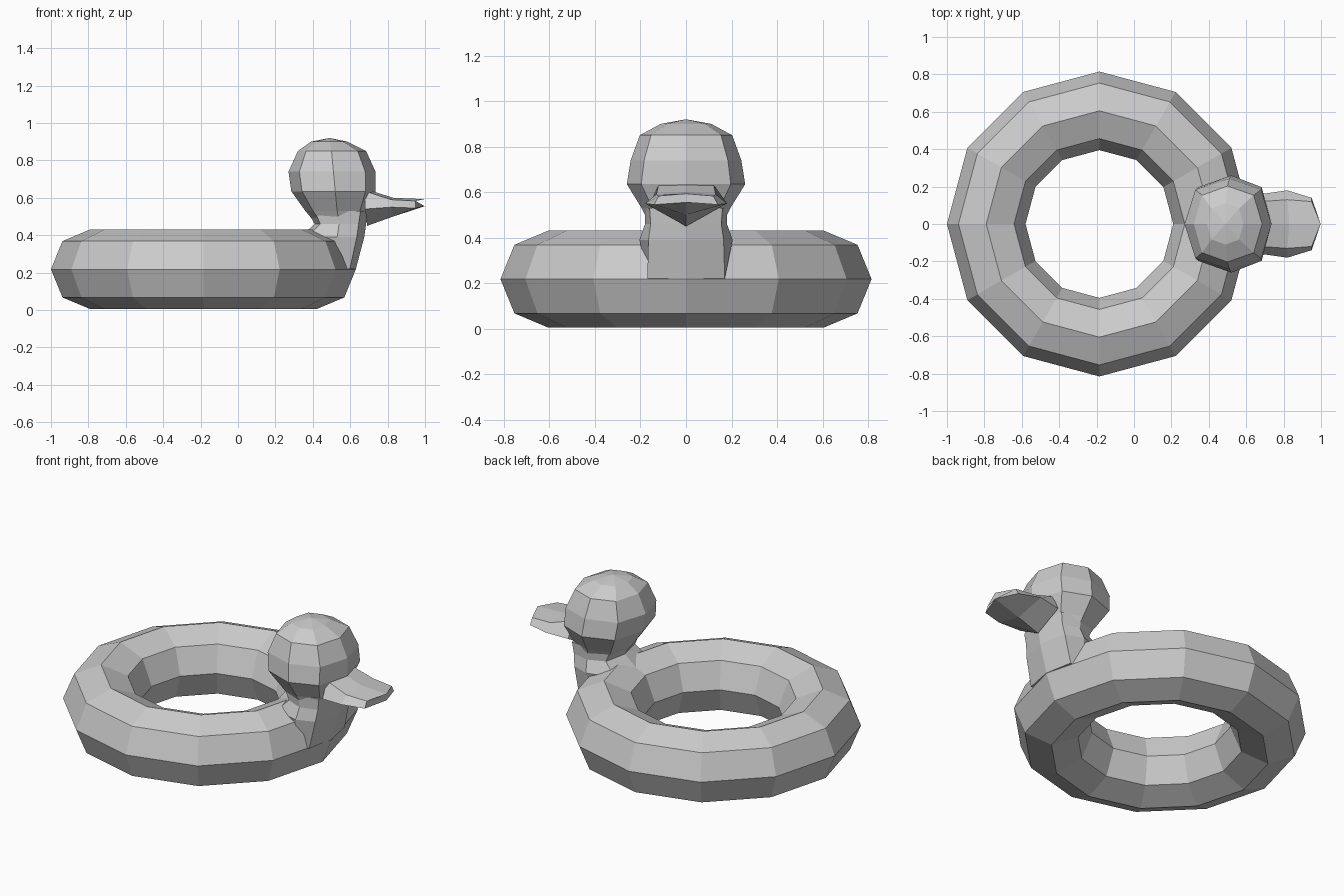
import bpy, bmesh
from math import sin, cos, pi, tau

if "Cube" in bpy.data.objects:
    bpy.data.objects.remove(bpy.data.objects["Cube"])

grey = bpy.data.materials.new("plain grey")
grey.use_nodes = True
grey.diffuse_color = (0.6, 0.6, 0.6, 1)
grey.node_tree.nodes["Principled BSDF"].inputs["Base Color"].default_value = grey.diffuse_color


def loft(name, rings, closed=False, tip=None):
    """Skin a list of equal point loops; close it into a loop, or cap the ends."""
    bm = bmesh.new()
    loops = [[bm.verts.new(p) for p in ring] for ring in rings]
    n = len(loops[0])
    pairs = list(zip(loops, loops[1:] + loops[:1]))
    for a, b in pairs if closed else pairs[:-1]:
        for i in range(n):
            j = (i + 1) % n
            bm.faces.new((a[i], a[j], b[j], b[i]))
    if not closed:
        bm.faces.new(loops[0])
        if tip:
            top = bm.verts.new(tip)
            for i in range(n):
                bm.faces.new((loops[-1][i], loops[-1][(i + 1) % n], top))
        else:
            bm.faces.new(loops[-1])
    bmesh.ops.recalc_face_normals(bm, faces=bm.faces)
    mesh = bpy.data.meshes.new(name)
    bm.to_mesh(mesh)
    bm.free()
    mesh.materials.append(grey)
    obj = bpy.data.objects.new(name, mesh)
    bpy.context.collection.objects.link(obj)
    return obj


def oval(z, back, front, side, width):
    """Eight-sided loop whose widest point sits at x = side."""
    pts = []
    for i in range(8):
        a = i * tau / 8
        k = 1.07 if i % 2 else 1
        reach = front - side if cos(a) > 0 else side - back
        pts.append((side + reach * cos(a) * k, width * sin(a) * k, z))
    return pts


# Swim ring: octagonal tube around twelve segments
ring = []
for s in range(12):
    t = s * tau / 12
    section = []
    for i in range(8):
        a = i * tau / 8
        r = 0.605 + 0.21 * cos(a)
        section.append((-0.185 + r * cos(t), r * sin(t), 0.218 + 0.213 * sin(a)))
    ring.append(section)
loft("swim_ring", ring, closed=True)

# Neck: rises from the outer wall of the ring, flaring over its top
neck = []
for z, front, corner, corner_w, side, side_w, rear, rear_w, back in (
        (0.22, 0.63, 0.598, 0.17, 0.50, 0.16, 0.42, 0.12, 0.40),
        (0.39, 0.675, 0.635, 0.165, 0.53, 0.205, 0.37, 0.16, 0.33),
        (0.46, 0.685, 0.645, 0.155, 0.54, 0.18, 0.44, 0.14, 0.41),
        (0.53, 0.69, 0.655, 0.16, 0.53, 0.18, 0.41, 0.14, 0.37)):
    half = [(corner, corner_w), (side, side_w), (rear, rear_w)]
    neck.append([(front, 0, z)] + [(x, y, z) for x, y in half]
                + [(back, 0, z)] + [(x, -y, z) for x, y in reversed(half)])
loft("neck", neck)

# Head: stacked ovals under a shallow faceted crown
loft("head", [oval(*row) for row in (
    (0.47, 0.41, 0.685, 0.54, 0.165),
    (0.53, 0.36, 0.69, 0.53, 0.195),
    (0.635, 0.285, 0.735, 0.52, 0.26),
    (0.74, 0.27, 0.735, 0.51, 0.243),
    (0.85, 0.32, 0.685, 0.50, 0.203),
    (0.90, 0.39, 0.585, 0.49, 0.11))], tip=(0.49, 0, 0.92))

# Bill: flat upper face, pointed keel below, rounded tip
bill = []
for mid, edge, top_w, top_z, side_w, side_z, keel_z in (
        (0.69, 0.68, 0.12, 0.645, 0.16, 0.54, 0.45),
        (0.83, 0.82, 0.13, 0.60, 0.18, 0.55, 0.50),
        (0.998, 0.95, 0.12, 0.593, 0.14, 0.545, 0.555)):
    bill.append([(mid, 0, top_z), (edge, top_w, top_z - 0.01), (edge, side_w, side_z),
                 (mid, 0, keel_z),
                 (edge, -side_w, side_z), (edge, -top_w, top_z - 0.01)])
loft("bill", bill)
